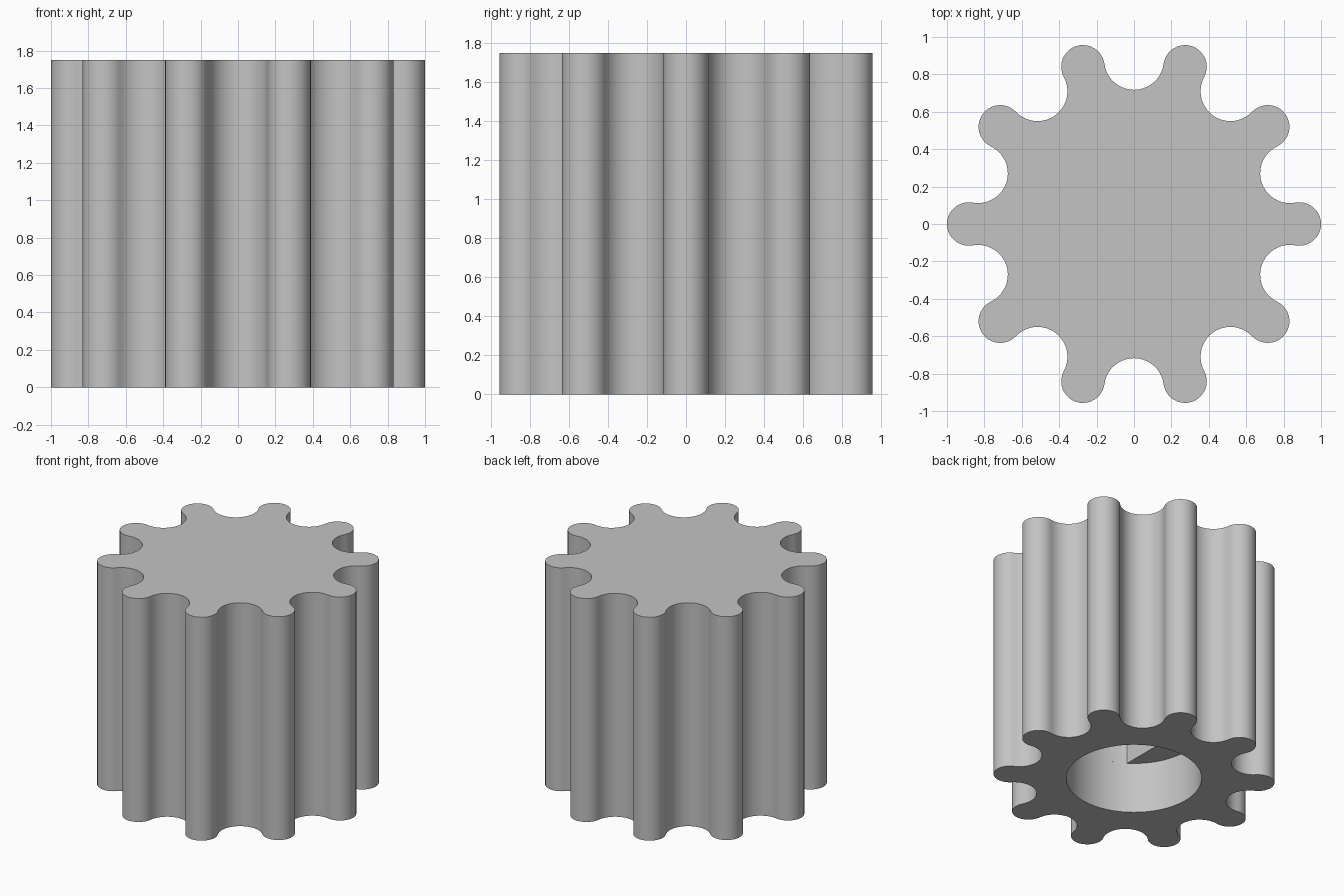
import bpy
import bmesh
from math import atan2, cos, dist, pi, radians, sin, sqrt

cube = bpy.data.objects.get("Cube")
if cube:
    bpy.data.objects.remove(cube)

TEETH = 10
HEIGHT = 1.75
TIP_CENTER, TIP_R = 0.884, 0.116
GAP_CENTER = 0.877
BORE_R, BORE_DEPTH = 0.48, 1.45
FLAT_X, FLAT_START = -0.27, 0.40

grey = bpy.data.materials.new("plain grey")
grey.use_nodes = True
colour = (0.55, 0.55, 0.55, 1)
grey.diffuse_color = colour
grey.node_tree.nodes["Principled BSDF"].inputs["Base Color"].default_value = colour


def arc(cx, cy, r, start, end, steps):
    angles = [start + (end - start) * i / steps for i in range(steps + 1)]
    return [(cx + r * cos(a), cy + r * sin(a)) for a in angles]


def prism(name, outline, z0, z1):
    """Extrude a closed outline from z0 up to z1."""
    bm = bmesh.new()
    base = bm.faces.new([bm.verts.new((x, y, z0)) for x, y in outline])
    top = bmesh.ops.extrude_face_region(bm, geom=[base], use_keep_orig=True)["geom"]
    verts = [v for v in top if isinstance(v, bmesh.types.BMVert)]
    bmesh.ops.translate(bm, verts=verts, vec=(0, 0, z1 - z0))
    bmesh.ops.recalc_face_normals(bm, faces=bm.faces)
    mesh = bpy.data.meshes.new(name)
    bm.to_mesh(mesh)
    bm.free()
    mesh.materials.append(grey)
    obj = bpy.data.objects.new(name, mesh)
    bpy.context.collection.objects.link(obj)
    return obj


# Fluted outline: round tooth tips tangent to round gaps
half = pi / TEETH
tip = (TIP_CENTER, 0)
gap = (GAP_CENTER * cos(half), GAP_CENTER * sin(half))
gap_r = dist(tip, gap) - TIP_R
lean = atan2(gap[1], gap[0] - tip[0])
pitch = arc(*tip, TIP_R, -lean, lean, 20)
pitch += arc(*gap, gap_r, lean - pi, 2 * half - lean - pi, 20)[1:-1]
# The gap arc runs inward, around the side nearest the axis
pitch = pitch[:21] + arc(*gap, gap_r, lean + pi, 2 * half - lean + pi, 20)[1:-1]
outline = []
for k in range(TEETH):
    c, s = cos(2 * half * k), sin(2 * half * k)
    outline += [(x * c - y * s, x * s + y * c) for x, y in pitch]
knob = prism("fluted_knob", outline, 0, HEIGHT)

# Round shaft socket, with a flat-sided upper section
round_cut = prism("round_socket_cutter", arc(0, 0, BORE_R, 0, 2 * pi, 72)[:-1],
                  -0.1, FLAT_START)
flat_angle = atan2(sqrt(BORE_R ** 2 - FLAT_X ** 2), FLAT_X)
flat_cut = prism("flat_socket_cutter", arc(0, 0, BORE_R, -flat_angle, flat_angle, 48),
                 -0.05, BORE_DEPTH)

bpy.ops.object.select_all(action="DESELECT")
bpy.context.view_layer.objects.active = knob
knob.select_set(True)
for cutter in (round_cut, flat_cut):
    cutter.hide_render = True
    mod = knob.modifiers.new(cutter.name, "BOOLEAN")
    mod.operation = "DIFFERENCE"
    mod.solver = "EXACT"
    mod.object = cutter
    bpy.ops.object.modifier_apply(modifier=mod.name)
    bpy.data.objects.remove(cutter)

bpy.ops.object.shade_smooth_by_angle(angle=radians(30))
